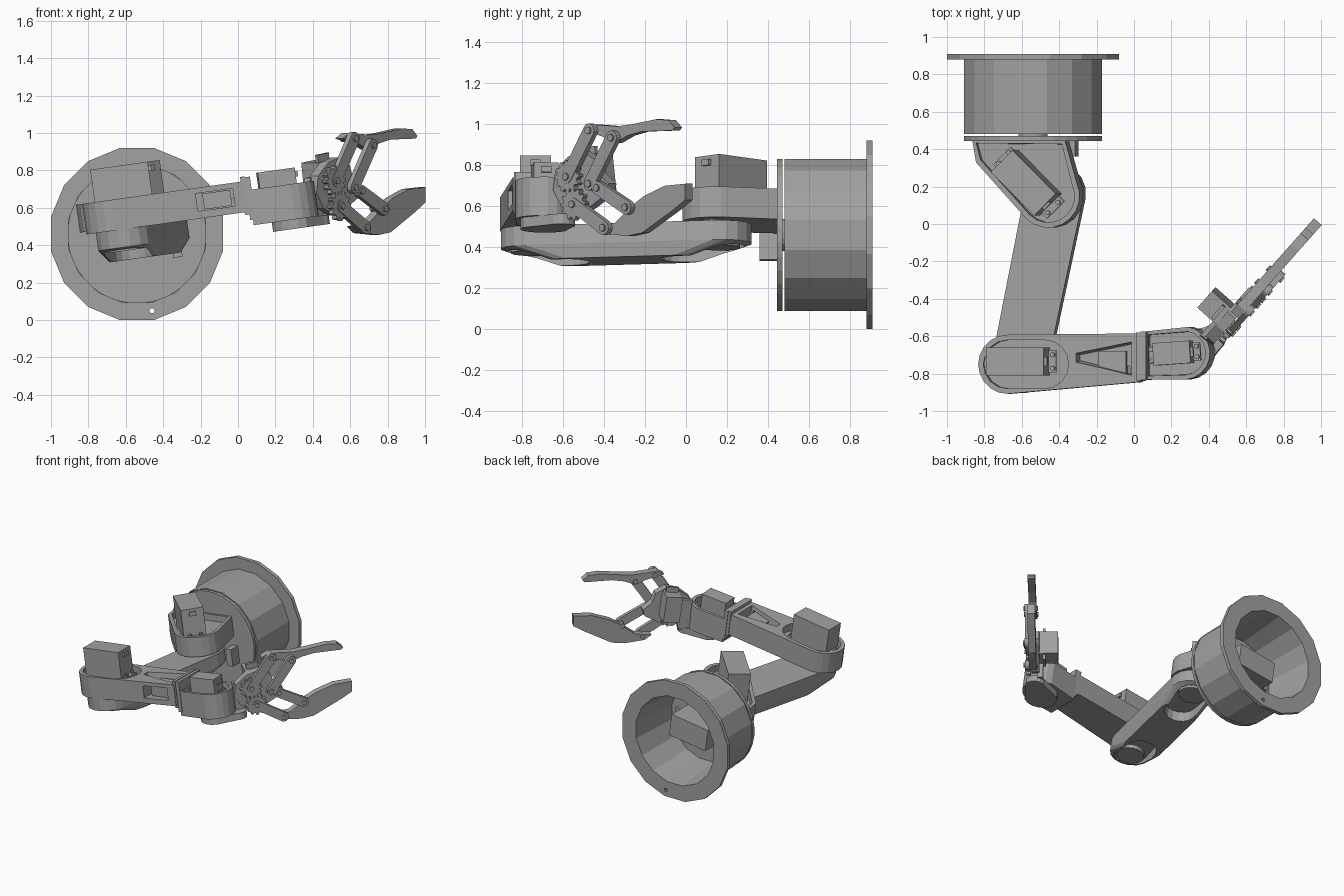
import bpy, bmesh
from math import sin, cos, pi, radians, atan2
from mathutils import Matrix, Vector

if "Cube" in bpy.data.objects:
    bpy.data.objects.remove(bpy.data.objects["Cube"])

I = Matrix.Identity(4)
# Arm frame: whole arm is rolled 8 degrees about the base axis
ROLL = Matrix.Translation((-.54, 0, .46)) @ Matrix.Rotation(radians(-8), 4, 'Y') @ Matrix.Translation((.54, 0, 0))
# Base frame: profile in xz, extruded along y
BASE = Matrix(((1, 0, 0, 0), (0, 0, 1, 0), (0, 1, 0, 0), (0, 0, 0, 1)))
# Gripper frame: t along the gripper, z up, k across its thickness
DX, DY = .663, .748
GRIP = Matrix(((DX, 0, DY, 0), (DY, 0, -DX, 0), (0, 1, 0, 0), (0, 0, 0, 1)))

grey = bpy.data.materials.new('dark_grey')
grey.diffuse_color = (.36, .36, .36, 1)
grey.use_nodes = True
grey.node_tree.nodes["Principled BSDF"].inputs["Base Color"].default_value = grey.diffuse_color


def finish(name, bm, mat=I):
    bm.transform(mat)
    bmesh.ops.recalc_face_normals(bm, faces=bm.faces)
    me = bpy.data.meshes.new(name)
    bm.to_mesh(me)
    bm.free()
    me.materials.append(grey)
    ob = bpy.data.objects.new(name, me)
    bpy.context.collection.objects.link(ob)
    return ob


def loft(name, rings, mat=I, recess=None):
    """rings: list of (2D points, height); recess: (rim, depth) on the last cap."""
    bm = bmesh.new()
    vs = [[bm.verts.new((p[0], p[1], h)) for p in pts] for pts, h in rings]
    n = len(vs[0])
    for a, b in zip(vs, vs[1:]):
        for i in range(n):
            bm.faces.new((a[i], a[(i + 1) % n], b[(i + 1) % n], b[i]))
    bm.faces.new(vs[0][::-1])
    cap = bm.faces.new(vs[-1])
    bmesh.ops.recalc_face_normals(bm, faces=bm.faces)
    if recess:
        bmesh.ops.inset_region(bm, faces=[cap], thickness=recess[0])
        bmesh.ops.inset_region(bm, faces=[cap], thickness=.002)
        for v in cap.verts:
            v.co.z -= recess[1]
    return finish(name, bm, mat)


def prism(name, pts, a, b, mat=I, recess=None):
    return loft(name, [(pts, a), (pts, b)], mat, recess)


def arc(cx, cy, r, a0, a1, n):
    return [(cx + r * cos(radians(a0 + (a1 - a0) * i / n)),
             cy + r * sin(radians(a0 + (a1 - a0) * i / n))) for i in range(n + 1)]


def circle(cx, cy, r, n=16):
    return [(cx + r * cos(2 * pi * (i + .5) / n), cy + r * sin(2 * pi * (i + .5) / n)) for i in range(n)]


def stadium(p, q, rp, rq, n=8):
    a = atan2(q[1] - p[1], q[0] - p[0]) * 180 / pi
    return arc(*q, rq, a - 90, a + 90, n) + arc(*p, rp, a + 90, a + 270, n)


def rect(cx, cy, sx, sy, ang=0):
    c, s = cos(radians(ang)), sin(radians(ang))
    return [(cx + c * x * sx / 2 - s * y * sy / 2, cy + s * x * sx / 2 + c * y * sy / 2)
            for x, y in ((-1, -1), (1, -1), (1, 1), (-1, 1))]


def cut(ob, cutter):
    m = ob.modifiers.new('cut', 'BOOLEAN')
    m.operation, m.solver, m.object = 'DIFFERENCE', 'EXACT', cutter
    bpy.context.view_layer.objects.active = ob
    bpy.ops.object.modifier_apply(modifier=m.name)
    bpy.data.objects.remove(cutter)


def servo(name, cx, cy, sx, sy, ang, a, b):
    """Motor box with mounting tabs, screws and a cable plug."""
    prism(name + '_body', rect(cx, cy, sx, sy, ang), a, b, ROLL)
    prism(name + '_tabs', rect(cx, cy, sx + .08, sy * .8, ang), a + .01, a + .03, ROLL)
    c, s = cos(radians(ang)), sin(radians(ang))
    for e in (-1, 1):
        for f in (-1, 1):
            x, y = e * (sx / 2 + .022), f * sy * .24
            prism(name + '_screw', circle(cx + c * x - s * y, cy + s * x + c * y, .013, 8), a, a + .05, ROLL)
    x = sx / 2
    prism(name + '_plug', rect(cx + c * x, cy + s * x, .03, .05, ang), b - .05, b - .02, ROLL)


# Base: hollow 16-sided drum with a flange, open at the back
bm = bmesh.new()
k = 1 / cos(pi / 16)
prof = [(.01, .52), (.3, .52), (.34, .91), (.46, .91), (.46, .88), (.37, .88), (.37, .48), (.01, .48)]
rings = [[bm.verts.new((-.54 + r * k * cos(2 * pi * (i + .5) / 16), y, .46 + r * k * sin(2 * pi * (i + .5) / 16)))
          for i in range(16)] for r, y in prof]
for a, b in zip(rings, rings[1:] + rings[:1]):
    for i in range(16):
        bm.faces.new((a[i], a[(i + 1) % 16], b[(i + 1) % 16], b[i]))
base = finish('base_drum', bm)
for x, z in ((-.613, .876), (-.955, .388), (-.46, .05)):
    cut(base, prism('bolt_hole_cutter', circle(x, z, .014, 8), .86, .93, BASE))
prism('base_motor', rect(-.54, .46, .32, .17, 8), .5, .74, BASE)
prism('base_motor_tabs', rect(-.54, .46, .42, .15, 8), .6, .62, BASE)
prism('turntable', circle(-.54, .46, .372, 32), .445, .47, BASE)
prism('turntable_axle', circle(-.54, .46, .08), .46, .5, BASE)
prism('turntable_lug', rect(-.33, .4, .05, .13, 8), .36, .45, BASE)

# Shoulder bracket and its motor
prism('shoulder_bracket', [(-.34, .45), (-.84, .45), (-.82, .33)] + arc(-.43, .15, .17, 225, 385, 9),
      .05, .2, ROLL, (.028, .05))
servo('shoulder_motor', -.54, .22, .33, .165, -45, .14, .375)
prism('shoulder_pivot', circle(-.42, .14, .08), .0, .08, ROLL)

# Upper arm, thinning towards both ends on the underside, with oval pockets there
A, B = Vector((-.42, .165)), Vector((-.61, -.755))
S = (B - A).normalized()
full = stadium(A, B, .158, .15)
arm = loft('upper_arm', [(full, .035), (full, -.06), (stadium(A + S * .2, B - S * .2, .14, .14), -.13)], ROLL)
for name, c, e in (('upper_arm_shoulder_cap', A, S), ('upper_arm_elbow_cap', B, -S)):
    cut(arm, prism('pocket_cutter', stadium(c, c + e * .18, .12, .11), -.2, -.05, ROLL))
    prism(name, circle(*c, .1), -.08, .045, ROLL)

# Forearm with elbow cup, side window and motor
fore = prism('forearm', arc(-.65, -.75, .158, 90, 270, 10) + [(.06, -.845), (.06, -.585)], .035, .2, ROLL)
cut(fore, prism('elbow_cup_cutter', stadium((-.65, -.75), (-.45, -.75), .13, .13), .14, .3, ROLL))
cut(fore, prism('window_cutter', rect(-.1, -.86, .2, .2), .075, .17, ROLL))
cut(fore, loft('wedge_cutter', [([(-.27, -.73), (.02, -.8), (.02, -.64), (-.27, -.70)], .12),
                                ([(-.29, -.75), (.02, -.82), (.02, -.62), (-.29, -.68)], .3)], ROLL))
servo('elbow_motor', -.585, -.735, .31, .15, 0, .15, .375)
prism('wrist_roll_motor', rect(-.09, -.75, .15, .14), .08, .165, ROLL)
prism('forearm_collar', rect(.06, -.71, .025, .26), .02, .225, ROLL)

# Wrist housing, its motor and the lower yoke
prism('wrist_flange', rect(.085, -.705, .03, .26), -.01, .22, ROLL)
prism('wrist_housing', [(.085, -.83)] + arc(.295, -.69, .142, -85, 80, 9) + [(.085, -.575)],
      -.04, .15, ROLL, (.025, .05))
servo('wrist_motor', .24, -.69, .2, .12, 4, .09, .235)
prism('wrist_yoke', stadium((.3, -.69), (.42, -.61), .12, .07), -.09, -.04, ROLL)


# Gripper helpers: points are read as (y, z) in the side view
def g(y, z):
    return ((y + .485) / DY, z)


def gear(c, r):
    return [(c[0] + (r if i % 4 < 2 else r * .8) * cos(2 * pi * i / 48),
             c[1] + (r if i % 4 < 2 else r * .8) * sin(2 * pi * i / 48)) for i in range(48)]


# Gripper palm, neck and motor
palm = [(-.64, .68), (-.60, .60), (-.53, .56), (-.47, .59), (-.38, .66), (-.37, .71), (-.42, .76),
        (-.44, .83), (-.5, .87), (-.57, .84), (-.63, .77)]
prism('gripper_palm', [g(*p) for p in palm], .685, .745, GRIP)
prism('gripper_neck', [g(-.68, .54), g(-.56, .54), g(-.53, .78), g(-.64, .76)], .66, .7, GRIP)
prism('gripper_motor', rect(-.037, .75, .12, .2, 8), .55, .685, GRIP)
prism('gripper_motor_tabs', rect(-.037, .75, .09, .28, 8), .64, .66, GRIP)

# Fingers
upper = [(-.49, .97), (-.45, 1.0), (-.32, .99), (-.25, 1.0), (-.13, 1.025), (-.07, 1.02), (-.04, .985),
         (-.05, .97), (-.2, .965), (-.27, .945), (-.33, .91), (-.39, .94)]
lower = [(-.42, .5), (-.38, .465), (-.27, .455), (-.2, .47), (-.05, .58), (.01, .63), (.01, .71),
         (-.09, .70), (-.19, .65), (-.24, .61), (-.28, .57), (-.33, .52)]
prism('upper_finger', [g(*p) for p in upper], .70, .755, GRIP)
prism('lower_finger', [g(*p) for p in lower], .70, .755, GRIP)

# Parallel links, gears and pins
links = {'upper_drive_link': ((-.55, .745), (-.44, .97)), 'upper_guide_link': ((-.44, .71), (-.33, .935)),
         'lower_drive_link': ((-.52, .61), (-.37, .495)), 'lower_guide_link': ((-.4, .69), (-.26, .595))}
for name, (p, q) in links.items():
    p, q = g(*p), g(*q)
    prism(name, stadium(p, q, .033, .035, 6), .755, .785, GRIP)
    for c in (p, q):
        prism(name + '_pin', circle(*c, .018, 10), .69, .795, GRIP)
    if 'drive' in name:
        prism(name + '_gear', gear(p, .08), .75, .78, GRIP)
